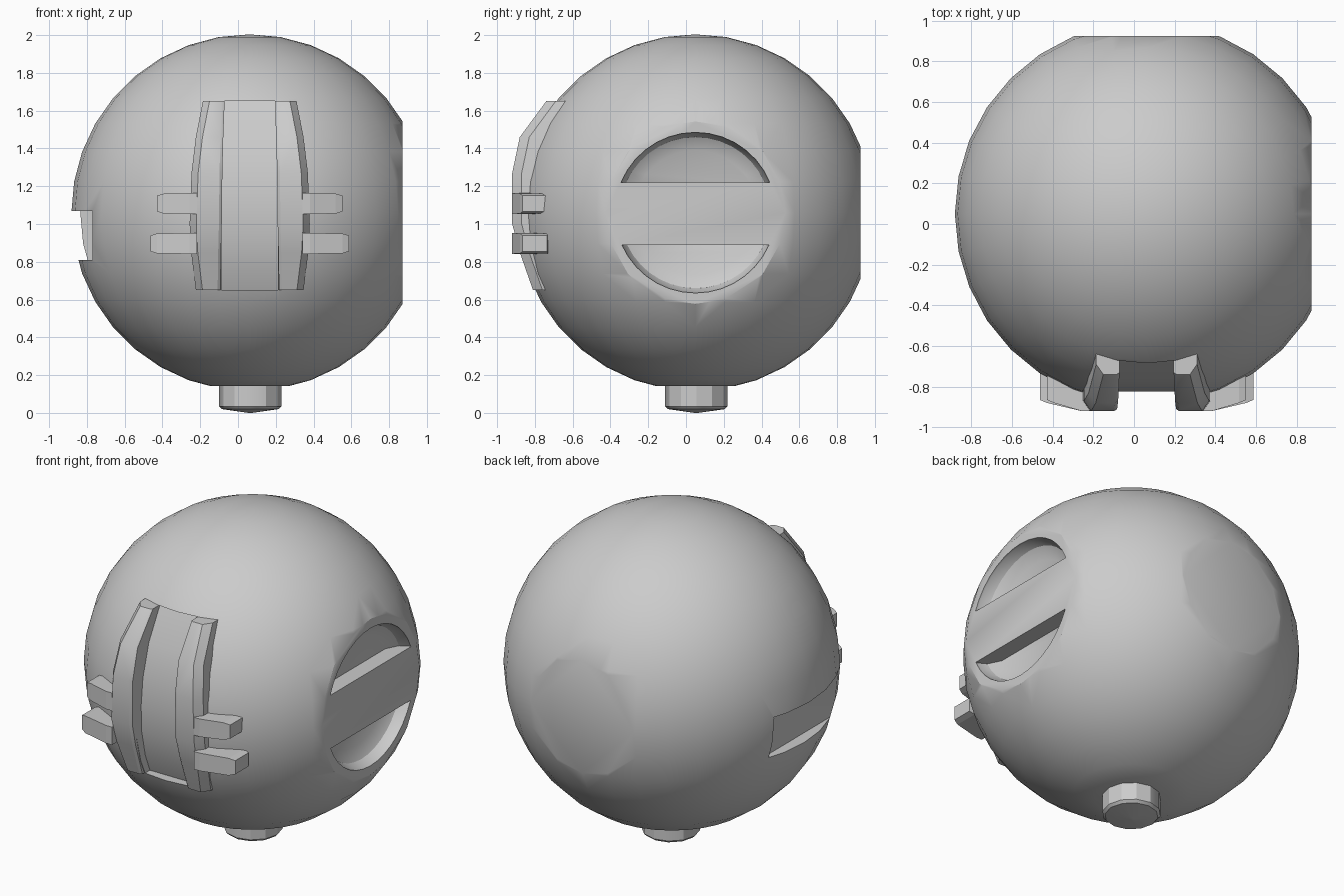
import bpy, bmesh, math
from mathutils import Vector, Matrix

if "Cube" in bpy.data.objects:
    bpy.data.objects.remove(bpy.data.objects["Cube"])

CX, CY, CZ, R = 0.062, 0.05, 1.06, 0.944


def make(name, bm):
    bmesh.ops.recalc_face_normals(bm, faces=bm.faces)
    me = bpy.data.meshes.new(name)
    bm.to_mesh(me)
    bm.free()
    ob = bpy.data.objects.new(name, me)
    bpy.context.collection.objects.link(ob)
    return ob


def loft(name, rings):
    """Skin a closed solid through a list of equal-length rings."""
    bm = bmesh.new()
    vs = [[bm.verts.new(p) for p in r] for r in rings]
    n = len(rings[0])
    for a, b in zip(vs, vs[1:]):
        for i in range(n):
            j = (i + 1) % n
            bm.faces.new((a[i], a[j], b[j], b[i]))
    bm.faces.new(vs[0])
    bm.faces.new(vs[-1])
    return make(name, bm)


def box(name, lo, hi):
    return loft(name, [[(x, lo[1], lo[2]), (x, hi[1], lo[2]), (x, hi[1], hi[2]), (x, lo[1], hi[2])]
                       for x in (lo[0], hi[0])])


def select(ob):
    bpy.ops.object.select_all(action='DESELECT')
    ob.select_set(True)
    bpy.context.view_layer.objects.active = ob


def cut(target, cutter):
    m = target.modifiers.new("cut", 'BOOLEAN')
    m.operation, m.solver, m.object = 'DIFFERENCE', 'EXACT', cutter
    select(target)
    bpy.ops.object.modifier_apply(modifier=m.name)
    bpy.data.objects.remove(cutter)


def smooth(ob, deg=30):
    select(ob)
    bpy.ops.object.shade_smooth_by_angle(angle=math.radians(deg))


# Ball body with flattened right side, back and underside
bm = bmesh.new()
bmesh.ops.create_uvsphere(bm, u_segments=32, v_segments=18, radius=R,
                          matrix=Matrix.Translation((CX, CY, CZ)))
for co, no in (((0.872, 0, 0), (1, 0, 0)), ((0, 0.925, 0), (0, 1, 0)), ((0, 0, 0.142), (0, 0, -1))):
    geom = bm.verts[:] + bm.edges[:] + bm.faces[:]
    res = bmesh.ops.bisect_plane(bm, geom=geom, dist=1e-5, plane_co=co, plane_no=no, clear_outer=True)
    rim = [e for e in res['geom_cut'] if isinstance(e, bmesh.types.BMEdge)]
    bmesh.ops.contextual_create(bm, geom=rim)
body = make("ball_body", bm)

# Two half-round dished recesses on the right side, leaving a flat bar between
for name, sign, flat in (("upper_recess", 1, 0.16), ("lower_recess", -1, 0.17)):
    rings = []
    for x, r in ((0.95, 0.425), (0.86, 0.425), (0.81, 0.40), (0.77, 0.33)):
        a0 = math.asin(flat / r)
        rings.append([(x, CY + r * math.cos(a), CZ + sign * r * math.sin(a))
                      for a in (a0 + (math.pi - 2 * a0) * i / 14 for i in range(15))])
    cut(body, loft(name, rings))

# Shallow vertical channel on the front between the rails
prof = [(-1.2, 0.65), (-1.2, 1.65), (-0.66, 1.65), (-0.76, 1.45), (-0.81, 1.25),
        (-0.825, 1.08), (-0.815, 0.92), (-0.78, 0.76), (-0.735, 0.65)]
cut(body, loft("channel", [[(x, y, z) for y, z in prof] for x in (CX - 0.15, CX + 0.15)]))

# Horizontal slot on the left side
cut(body, box("slot", (-1.2, -0.6, 0.81), (-0.77, 0.33, 1.07)))
smooth(body)

# Paired curved rails: z, front y, inner offset, outer offset
stations = [(0.65, -0.81, 0.155, 0.285), (0.85, -0.88, 0.152, 0.31), (1.0, -0.92, 0.148, 0.318),
            (1.27, -0.92, 0.145, 0.308), (1.46, -0.88, 0.14, 0.285), (1.65, -0.74, 0.133, 0.248)]
for side, label in ((-1, "left"), (1, "right")):
    rings = []
    for z, yf, xi, xo in stations:
        back = -0.58 if z > 1.2 else -0.65
        pts = [(xi, back), (xi, yf + 0.01), (xi + 0.015, yf), (xo - 0.035, yf), (xo, yf + 0.05), (xo, back)]
        rings.append([(CX + side * x, y, z) for x, y in pts])
    smooth(loft(label + "_rail", rings))

# Tapered pegs sticking out from the rails
for side, label in ((-1, "left"), (1, "right")):
    for z, tip, pos in ((1.108, 0.49, "upper"), (0.897, 0.525, "lower")):
        rings = []
        for x, yf, yb, h in ((0.28, -0.92, -0.70, 0.055), (0.32, -0.92, -0.74, 0.055),
                             (tip - 0.035, -0.88, -0.73, 0.053), (tip, -0.865, -0.735, 0.042)):
            rings.append([(CX + side * x, yf, z - h), (CX + side * x, yb, z - h),
                          (CX + side * x, yb, z + h), (CX + side * x, yf, z + h)])
        loft(f"{label}_{pos}_peg", rings)

# Round stub foot with a shallow pointed end
rings = [[(CX + 0.003 + r * math.cos(a), CY + 0.005 + r * math.sin(a), z)
          for a in (2 * math.pi * i / 12 for i in range(12))]
         for z, r in ((0.3, 0.165), (0.035, 0.165), (0.02, 0.15), (0.0, 0.01))]
smooth(loft("bottom_stub", rings))
